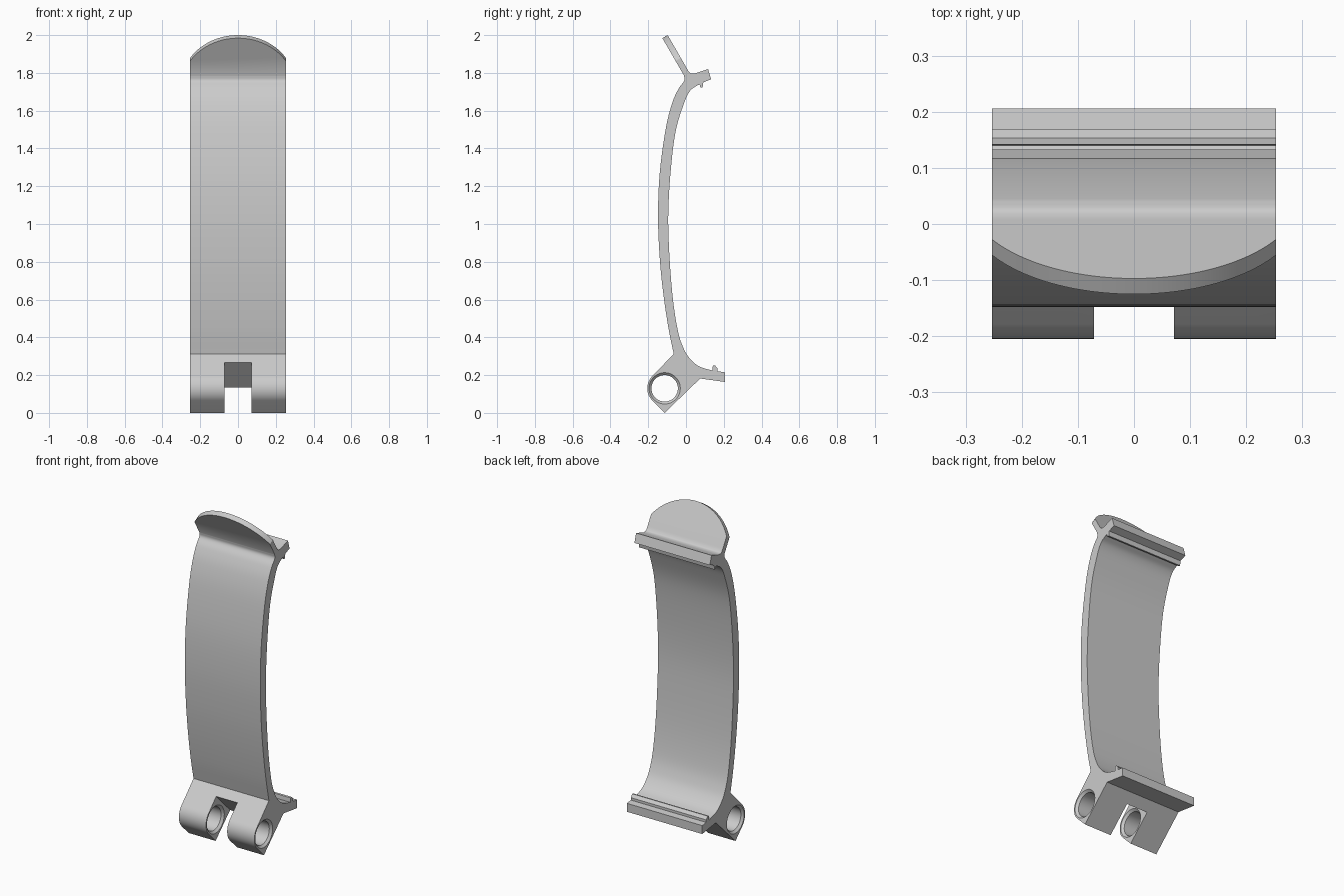
import bpy, bmesh, math
from mathutils import Vector

if "Cube" in bpy.data.objects:
    bpy.data.objects.remove(bpy.data.objects["Cube"])

HALF = 0.253                      # half width of the strap
LUG_Y, LUG_Z, LUG_R = -0.113, 0.13, 0.092


def smooth_path(pts, steps=6):
    """Catmull-Rom curve through the given points."""
    p = [Vector(q) for q in pts]
    p = [2 * p[0] - p[1]] + p + [2 * p[-1] - p[-2]]
    out = []
    for a, b, c, d in zip(p, p[1:], p[2:], p[3:]):
        for i in range(steps):
            t = i / steps
            out.append(0.5 * (2 * b + (c - a) * t + (2 * a - 5 * b + 4 * c - d) * t * t
                              + (3 * b - a - 3 * c + d) * t ** 3))
    out.append(p[-2])
    return [tuple(v) for v in out]


def make_object(name, bm):
    bmesh.ops.recalc_face_normals(bm, faces=bm.faces[:])
    mesh = bpy.data.meshes.new(name)
    bm.to_mesh(mesh)
    bm.free()
    obj = bpy.data.objects.new(name, mesh)
    bpy.context.collection.objects.link(obj)
    return obj


def prism(name, outline, offset):
    """Extrude a closed 3D outline along a vector."""
    bm = bmesh.new()
    face = bm.faces.new([bm.verts.new(p) for p in outline])
    ext = bmesh.ops.extrude_face_region(bm, geom=[face])
    moved = [g for g in ext["geom"] if isinstance(g, bmesh.types.BMVert)]
    bmesh.ops.translate(bm, verts=moved, vec=offset)
    return make_object(name, bm)


def lathe_x(name, rings, cy, cz, n=48):
    """Closed solid of revolution about an x-parallel axis; rings are (x, radius)."""
    bm = bmesh.new()
    loops = [[bm.verts.new((x, cy + r * math.cos(2 * math.pi * i / n),
                            cz + r * math.sin(2 * math.pi * i / n)))
              for i in range(n)] for x, r in rings]
    for a, b in zip(loops, loops[1:]):
        for i in range(n):
            j = (i + 1) % n
            bm.faces.new((a[i], a[j], b[j], b[i]))
    bm.faces.new(loops[0])
    bm.faces.new(loops[-1])
    return make_object(name, bm)


def cut(target, cutter):
    cutter.hide_render = True
    mod = target.modifiers.new("cut", 'BOOLEAN')
    mod.operation = 'DIFFERENCE'
    mod.solver = 'EXACT'
    mod.object = cutter
    bpy.context.view_layer.objects.active = target
    bpy.ops.object.modifier_apply(modifier=mod.name)
    bpy.data.objects.remove(cutter)


# Side profile (y, z), starting at the bottom corner of the hinge lug
lug_arc = [(LUG_Y + LUG_R * math.cos(math.radians(a)),
            LUG_Z + LUG_R * math.sin(math.radians(a))) for a in range(225, 134, -6)]
front_band = smooth_path([(-0.065, 0.312), (-0.093, 0.45), (-0.12, 0.63), (-0.139, 0.82),
                          (-0.148, 1.04), (-0.139, 1.27), (-0.108, 1.5), (-0.075, 1.635),
                          (-0.04, 1.715), (-0.010, 1.757), (-0.010, 1.785)])
fin = [(-0.135, 2.001), (-0.107, 2.017), (0.007, 1.82)]
fin_root = smooth_path([(0.012, 1.811), (0.025, 1.798), (0.045, 1.796)], 4)
upper_clip = [(0.117, 1.82), (0.133, 1.766), (0.092, 1.75), (0.088, 1.722),
              (0.076, 1.724), (0.072, 1.738)]
rear_band = smooth_path([(0.062, 1.735), (0.022, 1.705), (-0.01, 1.64), (-0.055, 1.49),
                         (-0.082, 1.27), (-0.094, 1.04), (-0.087, 0.82), (-0.069, 0.6),
                         (-0.042, 0.43), (-0.012, 0.34), (0.022, 0.286), (0.07, 0.246),
                         (0.14, 0.224)])
lower_clip = [(0.142, 0.25), (0.153, 0.252), (0.168, 0.235), (0.168, 0.22),
              (0.206, 0.215), (0.206, 0.164), (0.075, 0.182)]
profile = ([(LUG_Y, 0.0)] + lug_arc + front_band + fin + fin_root + upper_clip
           + rear_band + lower_clip)
strap = prism("clip_strap", [(-HALF, y, z) for y, z in profile], (2 * HALF, 0, 0))

# Rounded top of the tilted thumb tab
tip = Vector((0, -0.097, 2.0))
along, normal = Vector((0, -0.5, 0.866)), Vector((0, 0.866, 0.5))
outline = []
for i in range(37):
    x = -0.27 + 0.54 * i / 36
    s = math.sqrt(0.09 - x * x) - 0.3
    outline.append(Vector((x, 0, 0)) + tip + along * s - normal * 0.1)
for x in (0.27, -0.27):
    outline.append(Vector((x, 0, 0)) + tip + along * 0.1 - normal * 0.1)
cut(strap, prism("tab_cutter", outline, normal * 0.18))

# Slot splitting the hinge into two lugs, end wall square to the lug
slot = [(-0.257, 0.417), (-0.557, 0.117), (-0.157, -0.283), (0.143, 0.017)]
cut(strap, prism("slot_cutter", [(-0.071, y, z) for y, z in slot], (0.142, 0, 0)))

# Pin holes with chamfered rims
half_rings = [(0.071, 0.083), (0.084, 0.07), (0.24, 0.07), (0.253, 0.083), (0.263, 0.093)]
rings = [(-x, r) for x, r in reversed(half_rings)] + half_rings
cut(strap, lathe_x("pin_cutter", rings, LUG_Y, LUG_Z))

# Finish
grey = bpy.data.materials.new("light_grey")
grey.diffuse_color = (0.6, 0.6, 0.6, 1)
grey.use_nodes = True
grey.node_tree.nodes["Principled BSDF"].inputs["Base Color"].default_value = grey.diffuse_color
strap.data.materials.clear()
strap.data.materials.append(grey)
for p in strap.data.polygons:
    p.material_index = 0
bpy.ops.object.select_all(action='DESELECT')
strap.select_set(True)
bpy.context.view_layer.objects.active = strap
bpy.ops.object.shade_smooth_by_angle(angle=math.radians(30))
